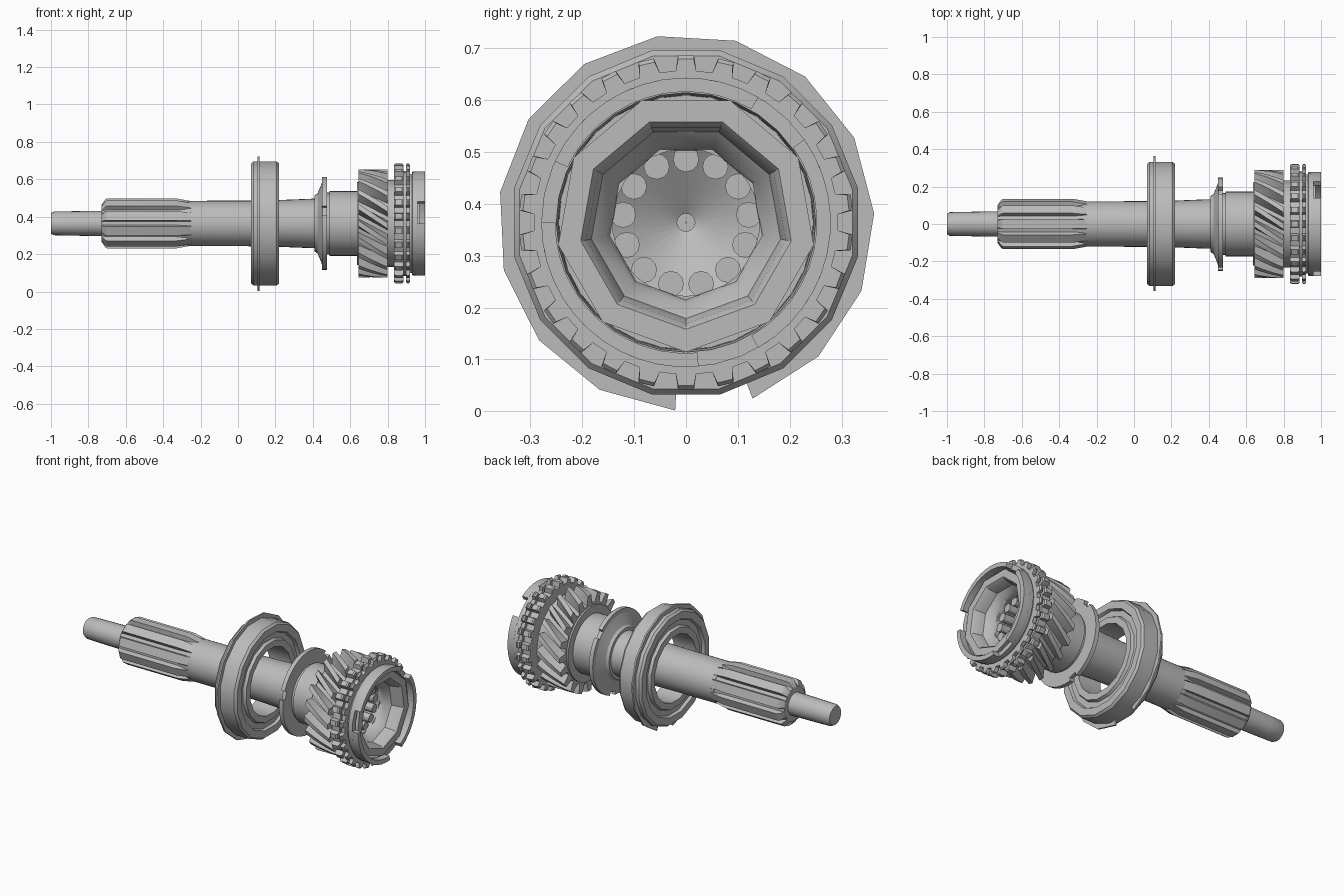
import bpy, bmesh
from math import sin, cos, radians, pi, tau

cube = bpy.data.objects.get("Cube")
if cube:
    bpy.data.objects.remove(cube, do_unlink=True)

AXIS_Z = 0.364
steel = bpy.data.materials.new("grey steel")
steel.use_nodes = True
GREY = (0.5, 0.5, 0.5, 1)
steel.diffuse_color = GREY
steel.node_tree.nodes["Principled BSDF"].inputs["Base Color"].default_value = GREY


def finish(name, bm):
    bmesh.ops.recalc_face_normals(bm, faces=bm.faces)
    mesh = bpy.data.meshes.new(name)
    bm.to_mesh(mesh)
    bm.free()
    mesh.materials.append(steel)
    mesh.shade_smooth()
    mesh.set_sharp_from_angle(angle=radians(30))
    obj = bpy.data.objects.new(name, mesh)
    bpy.context.collection.objects.link(obj)
    return obj


def point(bm, x, r, a):
    return bm.verts.new((x, r * cos(a), AXIS_Z + r * sin(a)))


def loft(name, rings, closed=False, cap=False):
    """Skin rings of (x, [(radius, angle), ...]) along the shaft axis."""
    bm = bmesh.new()
    rows = [[point(bm, x, r, a) for r, a in ring] for x, ring in rings]
    pairs = list(zip(rows, rows[1:]))
    if closed:
        pairs.append((rows[-1], rows[0]))
    for p, q in pairs:
        n = len(p)
        for i in range(n):
            j = (i + 1) % n
            bm.faces.new((p[i], p[j], q[j], q[i]))
    if cap:
        bm.faces.new(rows[0])
        bm.faces.new(rows[-1])
    return finish(name, bm)


def circle(n, r, phase=pi / 2):
    return [(r, phase + tau * i / n) for i in range(n)]


def lathe(name, profile, n=32, phase=pi / 2, closed=True, cap=False):
    return loft(name, [(x, circle(n, r, phase)) for x, r in profile], closed, cap)


def toothed(count, root, tip, foot, crest, phase=pi / 2):
    """Polar outline; foot and crest are half widths as shares of the pitch."""
    step = tau / count
    out = []
    for i in range(count):
        for r, f in ((root, -foot), (tip, -crest), (tip, crest), (root, foot)):
            out.append((r, phase + step * (i + f)))
    return out


def set_radius(outline, r):
    return [(r, a) for _, a in outline]


def turn(outline, angle):
    return [(r, a + angle) for r, a in outline]


def arc(name, x0, x1, r0, r1, start, end, n):
    """Rectangular bar bent around the axis."""
    bm = bmesh.new()
    rows = []
    for i in range(n + 1):
        a = radians(start + (end - start) * i / n)
        rows.append([point(bm, x, r, a) for x, r in
                     ((x0, r0), (x0, r1), (x1, r1), (x1, r0))])
    for p, q in zip(rows, rows[1:]):
        for i in range(4):
            j = (i + 1) % 4
            bm.faces.new((p[i], p[j], q[j], q[i]))
    bm.faces.new(rows[0])
    bm.faces.new(rows[-1])
    return finish(name, bm)


# Shaft: pilot nose, plain body and shoulder
lathe("pilot_nose", [(-1, 0.055), (-0.985, 0.063), (-0.9, 0.065), (-0.71, 0.068)],
      24, closed=False, cap=True)
lathe("shaft_body", [(-0.27, 0.121), (0.07, 0.122), (0.22, 0.125), (0.39, 0.132),
                     (0.415, 0.132), (0.415, 0.11)], 32, closed=False, cap=True)

# Splines that run out into the plain shaft
spline = toothed(10, 0.108, 0.136, 0.36, 0.30)
loft("shaft_splines", [
    (-0.73, set_radius(spline, 0.1)),
    (-0.71, [(r - 0.006 if r > 0.12 else r, a) for r, a in spline]),
    (-0.70, spline),
    (-0.33, spline),
    (-0.25, set_radius(spline, 0.121))], cap=True)

# Ball bearing: one half profile mirrored about its middle plane
half = [(0.0, 0.338), (0.062, 0.338), (0.075, 0.327), (0.075, 0.285),
        (0.058, 0.278), (0.058, 0.245), (0.075, 0.238), (0.075, 0.2), (0.0, 0.2)]
MID = 0.145
lathe("bearing", [(MID + x, r) for x, r in half]
      + [(MID - x, r) for x, r in half[-2:0:-1]], 16, phase=pi / 2 + pi / 16)
arc("snap_ring", 0.104, 0.114, 0.325, 0.363, -69.3, 266.7, 14)

# Baffle flange with three edge notches
lathe("flange", [(0.41, 0.12), (0.41, 0.15), (0.425, 0.16), (0.442, 0.2),
                 (0.452, 0.23), (0.475, 0.23), (0.475, 0.12)])
for k in range(3):
    arc(f"flange_rim_{k + 1}", 0.45, 0.475, 0.22, 0.25,
        50 + 120 * k, 158 + 120 * k, 12)

# Gear hub and collar
lathe("gear_hub", [(0.47, 0.12), (0.47, 0.165), (0.49, 0.165), (0.49, 0.174),
                   (0.635, 0.174), (0.635, 0.222), (0.65, 0.222), (0.65, 0.12)])

# Helical gear
gear = toothed(20, 0.232, 0.289, 0.34, 0.17)
TWIST = 0.36
STEPS = 6
rings = [(0.645 + 0.155 * i / STEPS, turn(gear, TWIST * i / STEPS))
         for i in range(STEPS + 1)]
loft("helical_gear", [(0.645, set_radius(gear, 0.15))] + rings
     + [(0.80, set_radius(rings[-1][1], 0.15))], closed=True)

# Dog clutch ring and its neck
lathe("clutch_neck", [(0.79, 0.16), (0.79, 0.232), (0.845, 0.232), (0.845, 0.16)])


def dog_ring(name, x0, x1, root, inner):
    dog = toothed(26, root, 0.322, 0.28, 0.2)
    bevel = [(min(r, 0.315), a) for r, a in dog]
    loft(name, [(x0, set_radius(dog, inner)), (x0, bevel), (x0 + 0.008, dog),
                (x1 - 0.008, dog), (x1, bevel), (x1, set_radius(dog, inner))],
         closed=True)


dog_ring("clutch_teeth", 0.835, 0.885, 0.293, 0.2)
dog_ring("blocker_teeth", 0.897, 0.92, 0.293, 0.245)
lathe("clutch_web", [(0.88, 0.2), (0.88, 0.28), (0.90, 0.28), (0.90, 0.2)])

# Blocker ring with three key slots
lathe("blocker_ring", [(0.90, 0.245), (0.90, 0.265), (0.93, 0.265), (0.932, 0.277),
                       (0.96, 0.279), (0.96, 0.25)])
for k in range(3):
    arc(f"blocker_land_{k + 1}", 0.958, 1.0, 0.252, 0.279,
        60 + 120 * k, 155 + 120 * k, 12)

# Nine-sided clutch cone with its stepped recess
lathe("clutch_cone", [(0.87, 0.25), (0.97, 0.25), (0.97, 0.206), (0.955, 0.195),
                      (0.90, 0.185), (0.87, 0.156), (0.84, 0.148), (0.84, 0.2)],
      9, phase=-pi / 2)

# Pilot bore: socket wall, conical bottom and rollers
lathe("pilot_socket", [(0.845, 0.165), (0.845, 0.142), (0.74, 0.142), (0.66, 0.017),
                       (0.645, 0.017), (0.645, 0.001), (0.63, 0.001), (0.63, 0.165)], 26)
for k in range(13):
    a = pi / 2 + tau * k / 13
    bm = bmesh.new()
    ends = []
    for x in (0.735, 0.835):
        ends.append([bm.verts.new((x, 0.122 * cos(a) + 0.025 * cos(t),
                                   AXIS_Z + 0.122 * sin(a) + 0.025 * sin(t)))
                     for t in (tau * i / 12 for i in range(12))])
        bm.faces.new(ends[-1])
    for i in range(12):
        j = (i + 1) % 12
        bm.faces.new((ends[0][i], ends[0][j], ends[1][j], ends[1][i]))
    finish(f"roller_{k + 1}", bm)
